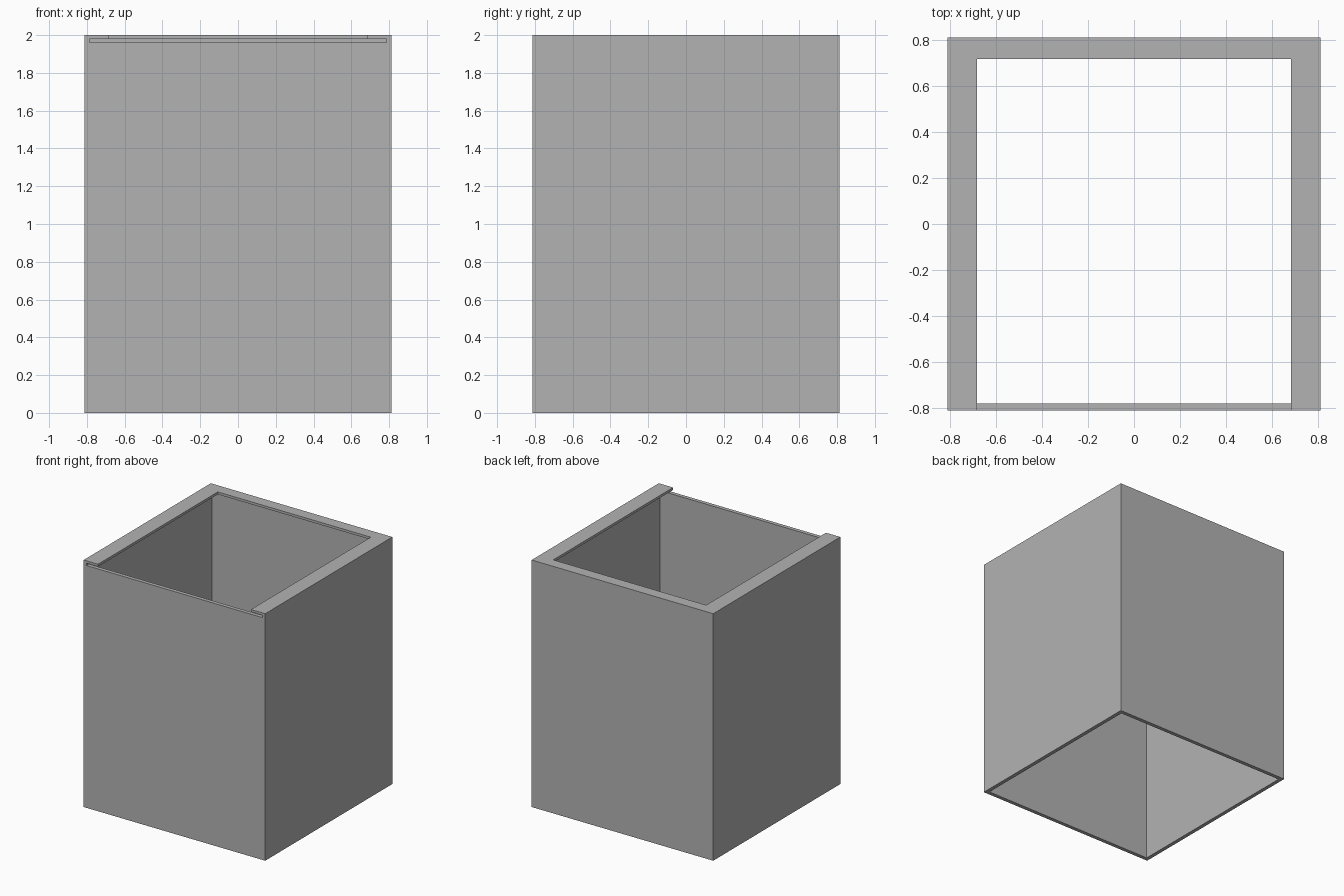
import bpy
from mathutils import Vector

if "Cube" in bpy.data.objects:
    bpy.data.objects.remove(bpy.data.objects["Cube"], do_unlink=True)

HALF = 0.813      # outer half width
INNER = 0.782     # inside face of the walls
GROOVE = 0.787    # depth of the lid groove
HEIGHT = 2.0
GROOVE_LOW, GROOVE_HIGH = 1.962, 1.98


def make_box(name, low, high):
    low, high = Vector(low), Vector(high)
    bpy.ops.mesh.primitive_cube_add(size=1, location=(low + high) / 2)
    obj = bpy.context.object
    obj.name = name
    obj.scale = high - low
    bpy.ops.object.transform_apply(location=True, rotation=True, scale=True)
    return obj


def cut(target, low, high):
    cutter = make_box("cutter", low, high)
    cutter.hide_render = True
    mod = target.modifiers.new("cut", 'BOOLEAN')
    mod.operation, mod.solver, mod.object = 'DIFFERENCE', 'EXACT', cutter
    bpy.context.view_layer.objects.active = target
    bpy.ops.object.modifier_apply(modifier=mod.name)
    bpy.data.objects.remove(cutter, do_unlink=True)


# Outer body
body = make_box("box_body", (-HALF, -HALF, 0), (HALF, HALF, HEIGHT))

# Hollow inside, open at the bottom
cut(body, (-INNER, -INNER, -0.1), (INNER, INNER, 1.97))

# Groove for a sliding lid, open at the front
cut(body, (-GROOVE, -1, GROOVE_LOW), (GROOVE, GROOVE, GROOVE_HIGH))

# Opening in the top rim, also open at the front
cut(body, (-0.685, -1, 1.97), (0.685, 0.72, 2.1))

# Grey plastic
grey = bpy.data.materials.new("grey plastic")
grey.use_nodes = True
colour = (0.45, 0.45, 0.45, 1)
grey.diffuse_color = colour
grey.node_tree.nodes["Principled BSDF"].inputs["Base Color"].default_value = colour
body.data.materials.clear()
body.data.materials.append(grey)
